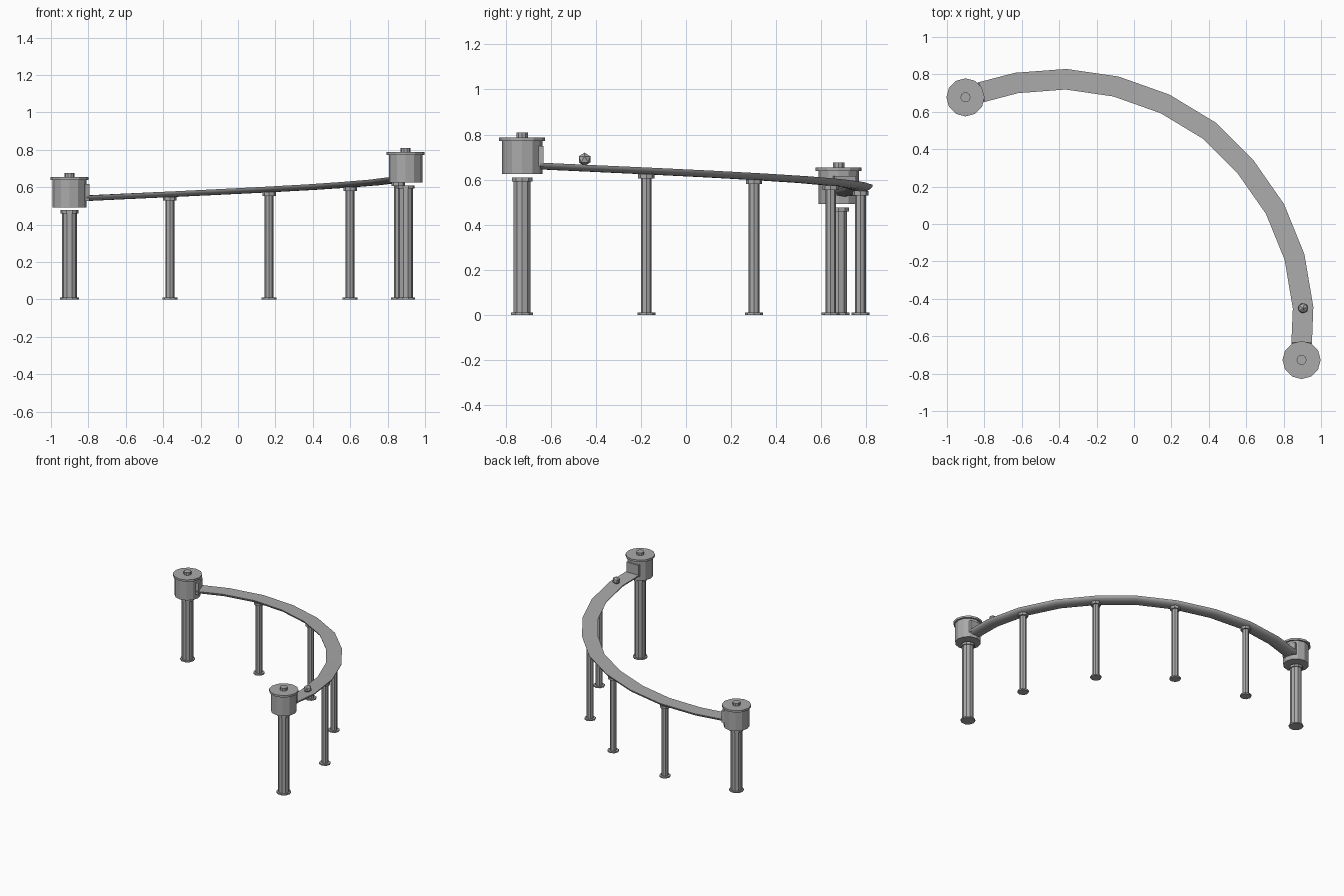
import bpy, bmesh, math
from mathutils import Vector

if "Cube" in bpy.data.objects:
    bpy.data.objects.remove(bpy.data.objects["Cube"])

grey = bpy.data.materials.new("plain grey")
grey.diffuse_color = (0.4, 0.4, 0.4, 1)
grey.use_nodes = True
grey.node_tree.nodes["Principled BSDF"].inputs["Base Color"].default_value = grey.diffuse_color


def finish(name, bm, smooth=None):
    bmesh.ops.recalc_face_normals(bm, faces=bm.faces)
    me = bpy.data.meshes.new(name)
    bm.to_mesh(me)
    bm.free()
    me.materials.append(grey)
    ob = bpy.data.objects.new(name, me)
    bpy.context.collection.objects.link(ob)
    if smooth:
        bpy.context.view_layer.objects.active = ob
        ob.select_set(True)
        bpy.ops.object.shade_smooth_by_angle(angle=math.radians(smooth))
        ob.select_set(False)
    return ob


def lathe(name, x, y, profile, sides):
    """Closed turned solid from (radius, z) pairs, bottom to top."""
    bm = bmesh.new()
    rings = [[bm.verts.new((x + r * math.cos(math.tau * i / sides),
                            y + r * math.sin(math.tau * i / sides), z))
              for i in range(sides)] for r, z in profile]
    for a, b in zip(rings, rings[1:]):
        for i in range(sides):
            j = (i + 1) % sides
            bm.faces.new((a[i], a[j], b[j], b[i]))
    bm.faces.new(rings[0][::-1])
    bm.faces.new(rings[-1])
    return finish(name, bm)


# Track centre line, falling evenly from the right end to the left end
plan = [(-0.823, 0.703), (-0.628, 0.754), (-0.364, 0.774), (-0.096, 0.735),
        (0.166, 0.642), (0.406, 0.497), (0.599, 0.302), (0.754, 0.080),
        (0.858, -0.176), (0.904, -0.447), (0.896, -0.645)]
pts = [Vector((x, y, 0)) for x, y in plan]
dist = [0.0]
for a, b in zip(pts, pts[1:]):
    dist.append(dist[-1] + (b - a).length)
for p, d in zip(pts, dist):
    p.z = 0.555 + 0.12 * d / dist[-1]

# Track: flat top with a rounded underside
HALF, DEPTH, N = 0.055, 0.03, 10
bm = bmesh.new()
rings = []
for i, p in enumerate(pts):
    t = pts[min(i + 1, len(pts) - 1)] - pts[max(i - 1, 0)]
    side = Vector((t.y, -t.x, 0)).normalized()
    rings.append([bm.verts.new(p + side * HALF * math.cos(math.pi * k / N)
                               - Vector((0, 0, DEPTH * math.sin(math.pi * k / N))))
                  for k in range(N + 1)])
for a, b in zip(rings, rings[1:]):
    for k in range(N + 1):
        m = (k + 1) % (N + 1)
        bm.faces.new((a[k], a[m], b[m], b[k]))
bm.faces.new(rings[0])
bm.faces.new(rings[-1])
finish("curved_track", bm, 35)

# Slim posts under every second track point
for n, i in enumerate((2, 4, 6, 8)):
    p = pts[i]
    top = p.z - DEPTH + 0.002
    lathe(f"track_post_{n + 1}", p.x, p.y,
          [(0.04, 0), (0.04, 0.01), (0.024, 0.01), (0.024, top - 0.02),
           (0.036, top - 0.02), (0.036, top)], 8)

# End towers: column, cup with lid and knob, and gate block where the track meets
for side, x, y, z, end in (("left", -0.901, 0.677, 0.492, pts[0]),
                           ("right", 0.896, -0.727, 0.625, pts[-1])):
    lathe(f"{side}_column", x, y,
          [(0.051, 0), (0.051, 0.01), (0.04, 0.01), (0.04, z - 0.033),
           (0.048, z - 0.033), (0.048, z - 0.015)], 10)
    lathe(f"{side}_cup", x, y, [(0.09, z), (0.09, z + 0.15)], 12)
    lathe(f"{side}_lid", x, y, [(0.102, z + 0.147), (0.102, z + 0.162)], 12)
    lathe(f"{side}_knob", x, y, [(0.027, z + 0.16), (0.027, z + 0.183)], 10)
    d = Vector((end.x - x, end.y - y, 0)).normalized()
    s = Vector((-d.y, d.x, 0))
    bm = bmesh.new()
    bmesh.ops.create_cube(bm, size=1)
    c = Vector((x, y, z + 0.08)) + d * 0.08
    for v in bm.verts:
        v.co = c + d * v.co.x * 0.03 + s * v.co.y * 0.1 + Vector((0, 0, v.co.z * 0.09))
    finish(f"{side}_gate", bm)

# Ball resting near the high end
bm = bmesh.new()
bmesh.ops.create_icosphere(bm, subdivisions=1, radius=0.03)
bmesh.ops.translate(bm, verts=bm.verts, vec=(0.904, -0.45, 0.69))
finish("rolling_ball", bm)
